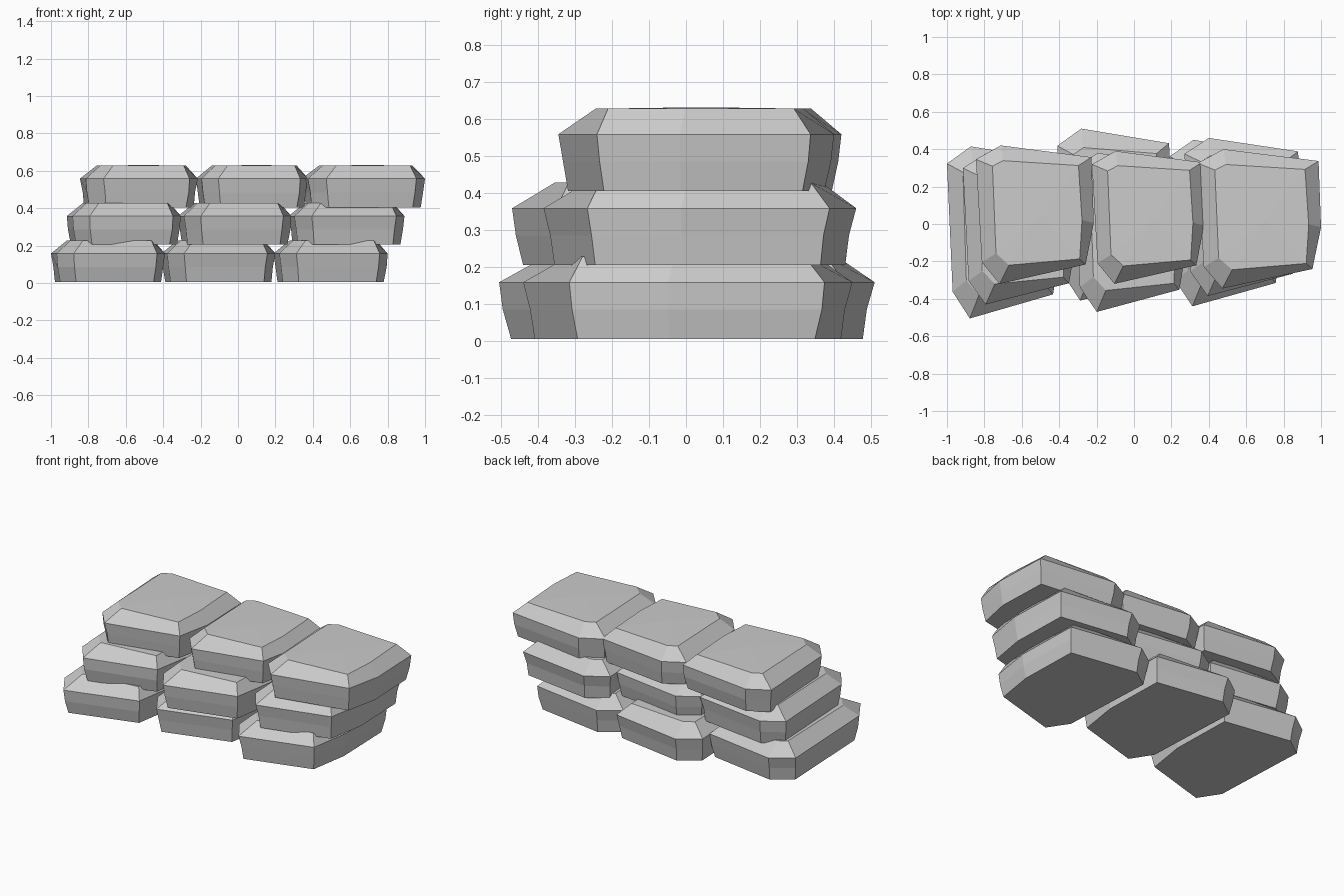
import bpy, bmesh, random

if "Cube" in bpy.data.objects:
    bpy.data.objects.remove(bpy.data.objects["Cube"])

random.seed(4)

# Shared stone outline: x and y as fractions of the stone's width and depth
RIM = [(0.00, 0.90), (0.21, 1.00), (0.98, 0.915), (1.00, 0.44),
       (0.93, 0.14), (0.20, 0.00), (0.05, 0.155)]
# Flat top outline inside the sloping shoulder
CAP = [(0.14, 0.85), (0.23, 0.89), (0.87, 0.855), (0.90, 0.46),
       (0.88, 0.18), (0.28, 0.135), (0.17, 0.22)]


def stone(name, x0, x1, y0, y1, z):
    w, d = x1 - x0, y1 - y0
    cx, cy = (x0 + x1) / 2, (y0 + y1) / 2
    bm = bmesh.new()

    def ring(outline, height, scale=1.0, jitter=0.0):
        pts = []
        for u, v in outline:
            x = cx + (u - 0.5) * w * scale
            y = cy + (v - 0.5) * d * scale
            s = 1 - random.random() * jitter
            pts.append(bm.verts.new((cx + (x - cx) * s, cy + (y - cy) * s, z + height)))
        return pts

    # foot, chipped waist, widest rim, flat cap
    rings = [ring(RIM, 0.0, 0.93), ring(RIM, 0.08, 0.985, 0.035),
             ring(RIM, 0.153), ring(CAP, 0.222)]
    n = len(RIM)
    for lo, hi in zip(rings, rings[1:]):
        for i in range(n):
            j = (i + 1) % n
            bm.faces.new((lo[i], lo[j], hi[j], hi[i]))
    bm.faces.new(rings[0])
    # slightly domed top
    peak = bm.verts.new((cx + 0.03, cy, z + 0.226))
    for i in range(n):
        bm.faces.new((rings[-1][i], rings[-1][(i + 1) % n], peak))
    bmesh.ops.recalc_face_normals(bm, faces=bm.faces)
    mesh = bpy.data.meshes.new(name)
    bm.to_mesh(mesh)
    bm.free()
    bpy.context.collection.objects.link(bpy.data.objects.new(name, mesh))


# Three courses, each set back and shifted along the wall: x0, x1, y0, y1
courses = {
    "bottom_stone": (0.005, [(-1.0, -0.39, -0.505, 0.415), (-0.41, 0.20, -0.41, 0.51),
                             (0.19, 0.80, -0.44, 0.45)]),
    "middle_stone": (0.205, [(-0.915, -0.305, -0.43, 0.38), (-0.32, 0.285, -0.47, 0.38),
                             (0.27, 0.89, -0.385, 0.46)]),
    "top_stone": (0.405, [(-0.845, -0.215, -0.32, 0.42), (-0.225, 0.375, -0.32, 0.39),
                          (0.34, 1.0, -0.345, 0.40)]),
}
for name, (z, blocks) in courses.items():
    for k, b in enumerate(blocks, 1):
        stone(f"{name}_{k}", *b, z)
